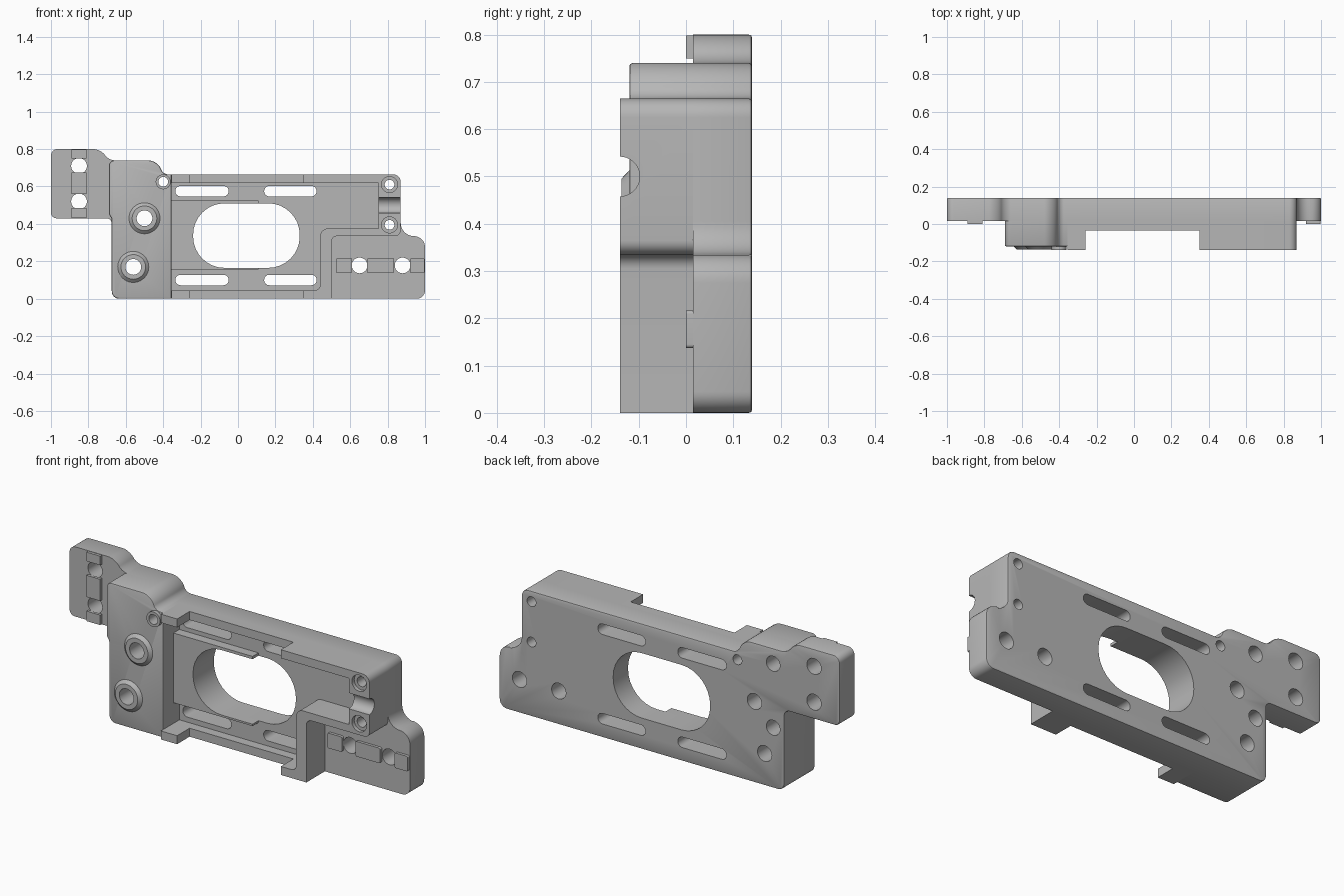
import bpy, bmesh, math
from mathutils import Matrix, Vector

cube = bpy.data.objects.get("Cube")
if cube:
    bpy.data.objects.remove(cube, do_unlink=True)

grey = bpy.data.materials.new("machined grey")
grey.use_nodes = True
grey.diffuse_color = (0.47, 0.47, 0.47, 1)
grey.node_tree.nodes["Principled BSDF"].inputs["Base Color"].default_value = (0.47, 0.47, 0.47, 1)

BACK, STEP, LOW, BLOCK, FRONT = 0.14, 0.015, -0.035, -0.12, -0.14
parts = []


def finish(name, bm, keep=True):
    bmesh.ops.recalc_face_normals(bm, faces=bm.faces)
    mesh = bpy.data.meshes.new(name)
    bm.to_mesh(mesh)
    bm.free()
    obj = bpy.data.objects.new(name, mesh)
    bpy.context.collection.objects.link(obj)
    if keep:
        mesh.materials.append(grey)
        parts.append(obj)
    return obj


def rounded(corners, steps=8):
    """Turn (x, z, radius) corners into a filleted outline."""
    out = []
    for i, (x, z, *r) in enumerate(corners):
        p = Vector((x, z))
        if not r:
            out.append(p)
            continue
        r = r[0]
        u = (Vector(corners[i - 1][:2]) - p).normalized()
        v = (Vector(corners[(i + 1) % len(corners)][:2]) - p).normalized()
        for k in range(steps + 1):
            t = math.pi / 2 * k / steps
            out.append(p + r * (u + v) - r * (v * math.cos(t) + u * math.sin(t)))
    return out


def prism(name, corners, y0, y1, bevel_y=None, keep=True):
    """Extrude an outline along y, optionally easing the edge at bevel_y."""
    bm = bmesh.new()
    face = bm.faces.new([bm.verts.new((p.x, y0, p.y)) for p in rounded(corners)])
    ext = bmesh.ops.extrude_face_region(bm, geom=[face])
    moved = [g for g in ext["geom"] if isinstance(g, bmesh.types.BMVert)]
    bmesh.ops.translate(bm, vec=(0, y1 - y0, 0), verts=moved)
    bmesh.ops.recalc_face_normals(bm, faces=bm.faces)
    if bevel_y is not None:
        rim = [e for e in bm.edges if all(abs(v.co.y - bevel_y) < 1e-5 for v in e.verts)]
        bmesh.ops.bevel(bm, geom=rim, offset=0.007, segments=2, profile=0.5, affect='EDGES')
    return finish(name, bm, keep)


def box(x0, x1, z0, z1, r=None):
    pts = [(x0, z0), (x0, z1), (x1, z1), (x1, z0)]
    return [p + (r,) for p in pts] if r else pts


def cylinder(name, x, z, r, y0, y1, r_front=None, keep=False):
    """Round bar along y; r_front is the radius at the front end y0."""
    bm = bmesh.new()
    place = Matrix.Translation((x, (y0 + y1) / 2, z)) @ Matrix.Rotation(math.pi / 2, 4, 'X')
    bmesh.ops.create_cone(bm, cap_ends=True, segments=40, radius1=r, radius2=r_front or r,
                          depth=y1 - y0, matrix=place)
    return finish(name, bm, keep)


def cut(cutter, *targets):
    for obj in targets:
        mod = obj.modifiers.new("cut", 'BOOLEAN')
        mod.operation = 'DIFFERENCE'
        mod.solver = 'EXACT'
        mod.object = cutter
        bpy.context.view_layer.objects.active = obj
        bpy.ops.object.modifier_apply(modifier=mod.name)
    bpy.data.objects.remove(cutter, do_unlink=True)


# Full-outline base plate with eased back edge
plate = prism("base_plate", [
    (-1, .43, .03), (-1, .80, .035), (-.735, .80, .04), (-.69, .74, .03),
    (-.43, .74, .05), (-.40, .665, .025), (.87, .665, .04), (.87, .335, .07),
    (1, .335, .06), (1, 0, .045), (-.675, 0, .04), (-.675, .43, .03)],
    STEP, BACK, BACK)

# Thick block on the right-hand side
block = prism("side_block", [
    (-.69, .74, .03), (-.43, .74, .05), (-.40, .665, .025), (-.355, .665),
    (-.355, 0), (-.675, 0, .04), (-.675, .43, .01), (-.69, .45, .01)],
    BLOCK, STEP, BLOCK)

# Tall angular frame around the pocket
frame = prism("pocket_frame", [
    (.35, 0), (.35, .045), (.44, .045, .03), (.44, .375, .04), (.75, .375),
    (.75, .62), (.35, .62), (.35, .665), (.87, .665, .04), (.87, .335, .03),
    (.5, .335, .03), (.5, 0)], FRONT, STEP)

# Low rims and end tabs along the pocket's long sides
for side, z0, z1 in (("lower", 0, .045), ("upper", .62, .665)):
    prism(side + "_rim", box(-.26, .35, z0, z1), LOW, STEP)
    prism(side + "_tab", box(-.355, -.26, z0, z1), FRONT, STEP)

# Raised pad around the window
pad = prism("window_pad", box(-.355, .11, .155, .525), LOW, STEP)

# Locating rails split by the bolt holes
for z0, z1 in ((.432, .485), (.56, .675), (.75, .798)):
    prism("ear_rail", box(-.89, -.81, z0, z1), 0, STEP)
for x0, x1 in ((.525, .61), (.69, .835), (.92, .997)):
    prism("foot_rail", box(x0, x1, .137, .217, .008), 0, STEP)

# Bosses on the side block
bosses = [cylinder("bolt_boss", x, z, .083, BLOCK - .016, BLOCK, .066, True)
          for x, z in ((-.50, .43), (-.56, .17))]
pin_boss = cylinder("pin_boss", -.40, .625, .04, FRONT, BLOCK, keep=True)

# Window and slots
cut(prism("window_cutter", box(-.24, .33, .165, .51, .168), -.2, .2, keep=False), plate, pad)
for x0, x1 in ((-.335, -.05), (.14, .42)):
    for z in (.10, .575):
        cut(prism("slot_cutter", box(x0, x1, z - .028, z + .028, .0275), -.2, .2, keep=False), plate)

# Through holes
for x, z in ((-.85, .71), (-.85, .52), (.65, .178), (.88, .178)):
    cut(cylinder("hole_cutter", x, z, .042, -.2, .2), plate)
for (x, z), boss in zip(((-.50, .43), (-.56, .17)), bosses):
    cut(cylinder("hole_cutter", x, z, .042, -.2, .2), plate, block, boss)
cut(cylinder("hole_cutter", -.40, .625, .026, -.2, .2), plate, block, pin_boss)
for z in (.395, .61):
    cut(cylinder("hole_cutter", .81, z, .026, -.2, .2), plate, frame)
    cut(cylinder("counterbore_cutter", .81, z, .043, -.2, FRONT + .02), frame)

# Blind holes in the back
for z in (.32, .66):
    cut(cylinder("blind_cutter", -.61, z, .04, .05, .2), plate)

# Round groove across the end of the frame
groove = cylinder("groove_cutter", 0, 0, .042, -.2, .2)
groove.rotation_euler.z = math.pi / 2
groove.location = (.81, FRONT, .5)
bpy.context.view_layer.update()
cut(groove, frame)

# Smooth the fillets and holes, keep the machined edges crisp
bpy.ops.object.select_all(action='DESELECT')
for obj in parts:
    obj.select_set(True)
bpy.context.view_layer.objects.active = plate
bpy.ops.object.shade_smooth_by_angle(angle=math.radians(30))
